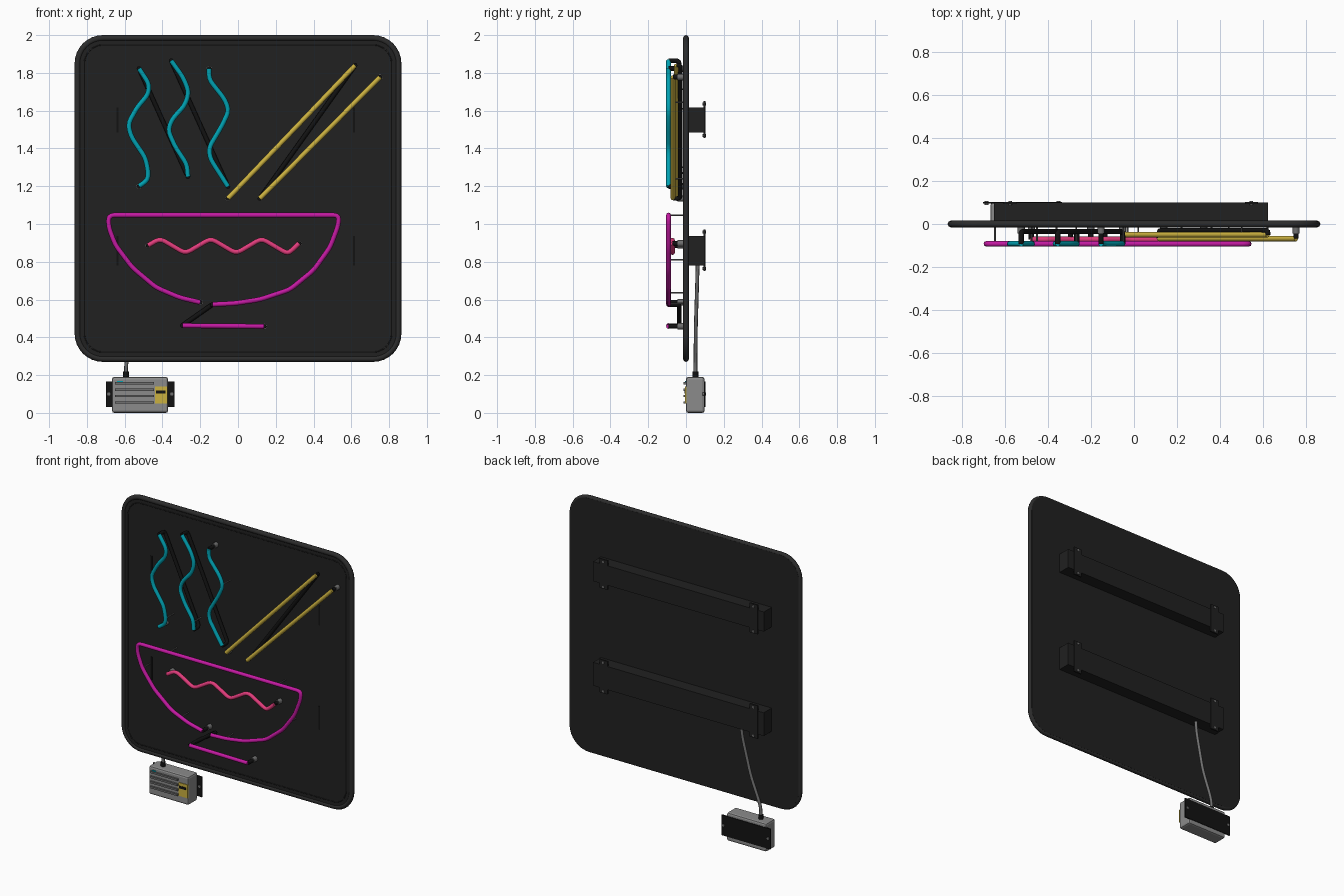
import bpy, bmesh, math
from mathutils import Vector

if "Cube" in bpy.data.objects:
    bpy.data.objects.remove(bpy.data.objects["Cube"])


def material(name, r, g, b):
    m = bpy.data.materials.new(name)
    m.use_nodes = True
    m.diffuse_color = (r, g, b, 1)
    m.node_tree.nodes["Principled BSDF"].inputs["Base Color"].default_value = (r, g, b, 1)
    return m


BOARD = material("charcoal board", .015, .015, .015)
RIM = material("dark grey rim", .025, .025, .025)
BLACK = material("black paint", .006, .006, .006)
TEAL = material("teal glass", 0, .36, .45)
MAGENTA = material("magenta glass", .55, .01, .36)
PINK = material("pink glass", .75, .045, .2)
YELLOW = material("yellow glass", .6, .44, .05)
GREY = material("grey casing", .26, .26, .26)
METAL = material("dull metal", .16, .16, .16)


def add(name, mesh, mat, smooth=False):
    mesh.materials.clear()
    mesh.materials.append(mat)
    for p in mesh.polygons:
        p.use_smooth = smooth
    ob = bpy.data.objects.new(name, mesh)
    bpy.context.collection.objects.link(ob)
    return ob


def from_bm(name, bm, mat, bevel=0):
    mesh = bpy.data.meshes.new(name)
    bmesh.ops.recalc_face_normals(bm, faces=bm.faces)
    bm.to_mesh(mesh)
    bm.free()
    ob = add(name, mesh, mat)
    if bevel:
        mod = ob.modifiers.new("Bevel", "BEVEL")
        mod.width, mod.segments = bevel, 2
    return ob


def box(name, x, y, z, mat, bevel=0):
    """Box from three (low, high) ranges."""
    bm = bmesh.new()
    bmesh.ops.create_cube(bm, size=1)
    for v in bm.verts:
        v.co = [(a + b) / 2 + c * (b - a) for (a, b), c in zip((x, y, z), v.co)]
    return from_bm(name, bm, mat, bevel)


def fillet(pts, r):
    """Round the inner corners of a path."""
    out = [pts[0]]
    for a, b, c in zip(pts, pts[1:], pts[2:]):
        u = b + (a - b).normalized() * min(r, (a - b).length * .45)
        w = b + (c - b).normalized() * min(r, (c - b).length * .45)
        out += [u * (1 - t)**2 + b * 2 * t * (1 - t) + w * t * t for t in (0, .33, .67, 1)]
    return out + [pts[-1]]


def tube(name, pts, mat, r=.013, round_by=.03, cyclic=False):
    pts = [Vector(p) for p in pts]
    if round_by:
        pts = fillet(pts, round_by)
    cu = bpy.data.curves.new(name, "CURVE")
    cu.dimensions = "3D"
    cu.bevel_depth, cu.bevel_resolution, cu.use_fill_caps = r, 2, True
    sp = cu.splines.new("POLY")
    sp.points.add(len(pts) - 1)
    for p, co in zip(sp.points, pts):
        p.co = (*co, 1)
    sp.use_cyclic_u = cyclic
    tmp = bpy.data.objects.new("tmp", cu)
    mesh = bpy.data.meshes.new_from_object(tmp)
    bpy.data.objects.remove(tmp)
    return add(name, mesh, mat, True)


def at(pts, y):
    return [(x, y, z) for x, z in pts]


def link(name, a, ya, b, yb, back=-.035):
    """Blacked-out tube running behind from one lit end to the next."""
    tube(name, [(a[0], ya, a[1]), (a[0], back, a[1]), (b[0], back, b[1]), (b[0], yb, b[1])],
         BLACK, .0125, .02)


def electrode(name, p, y):
    """Tube end bent back into a metal ferrule."""
    x, z = p
    tube(name + "_end", [(x, y, z), (x, -.03, z)], BLACK, .0125, 0)
    tube(name + "_ferrule", [(x, -.045, z), (x, -.01, z)], METAL, .017, 0)


def outline(inset, radius, steps=8):
    pts = []
    for k, (sx, sz) in enumerate(((1, 1), (-1, 1), (-1, -1), (1, -1))):
        cx, cz = sx * (.865 - radius), 1.135 + sz * (.865 - radius)
        for i in range(steps + 1):
            a = math.pi / 2 * (k + i / steps)
            pts.append((cx + (radius - inset) * math.cos(a), cz + (radius - inset) * math.sin(a)))
    return pts


# Board with rounded rim
bm = bmesh.new()
face = bm.faces.new([bm.verts.new(p) for p in at(outline(.014, .15), -.01)])
ext = bmesh.ops.extrude_face_region(bm, geom=[face])
for v in ext["geom"]:
    if isinstance(v, bmesh.types.BMVert):
        v.co.y = .016
from_bm("back_board", bm, BOARD)
tube("board_rim", at(outline(.016, .15), 0), RIM, .016, 0, True)
tube("inner_rim_bead", at(outline(.052, .15), -.008), BOARD, .004, 0, True)

# Mounting rails with screw tabs, and the slots in front of them
for i, (lo, hi) in enumerate(((1.484, 1.616), (.78, .937))):
    tag = ("upper", "lower")[i]
    box(tag + "_rail", (-.65, .623), (.01, .1), (lo, hi), BOARD)
    for x in (-.575, .545):
        box(tag + "_rail_tab", (x - .03, x + .03), (.092, .102), (lo - .03, hi + .035), BOARD)
        for z in (lo - .016, hi + .02):
            tube(tag + "_rail_screw", [(x, .088, z), (x, .106, z)], METAL, .008, 0)
    for x in (-.638, .614):
        box(tag + "_board_slot", (x - .006, x + .006), (-.013, -.009), (lo, hi), BLACK)

# Steam waves
F = -.092
steam = [
    [(-.524, 1.823), (-.47, 1.74), (-.476, 1.685), (-.535, 1.616), (-.582, 1.53),
     (-.566, 1.463), (-.49, 1.35), (-.474, 1.27), (-.481, 1.23), (-.524, 1.2)],
    [(-.354, 1.865), (-.29, 1.775), (-.26, 1.7), (-.28, 1.63), (-.35, 1.553),
     (-.37, 1.495), (-.333, 1.41), (-.27, 1.315), (-.265, 1.25)],
    [(-.153, 1.823), (-.153, 1.765), (-.07, 1.66), (-.048, 1.6), (-.085, 1.52),
     (-.153, 1.405), (-.148, 1.347), (-.053, 1.198)],
]
for pts in steam:
    tube("steam_wave", at(pts, F), TEAL)
electrode("steam_left", steam[0][-1], F)
electrode("steam_right", steam[2][0], F)
link("steam_link_left", steam[0][0], F, steam[1][-1], F)
link("steam_link_right", steam[1][0], F, steam[2][-1], F)

# Chopsticks
sticks = [((.62, 1.84), (-.053, 1.135), -.05), ((.752, 1.778), (.116, 1.135), -.068)]
for top, low, y in sticks:
    tube("chopstick", at((top, low), y), YELLOW, .013, 0)
electrode("long_chopstick", sticks[0][1], -.05)
electrode("short_chopstick", sticks[1][0], -.068)
link("chopstick_link", sticks[0][0], -.05, sticks[1][1], -.068, -.03)

# Bowl outline and foot
bowl = [(-.2, .585), (-.307, .61), (-.434, .664), (-.56, .77), (-.65, .89), (-.685, .985),
        (-.685, 1.047), (.535, 1.047), (.53, .99), (.487, .876), (.4, .755), (.275, .653),
        (.115, .6), (-.016, .58), (-.135, .574)]
tube("bowl_outline", at(bowl, F), MAGENTA)
foot = [(-.295, .462), (.138, .458)]
tube("bowl_foot", at(foot, F), MAGENTA, .013, 0)
electrode("bowl", bowl[0], F)
electrode("foot", foot[1], F)
link("bowl_foot_link", bowl[-1], F, foot[0], F)

# Noodle zigzag
noodle = [(-.476, .886)] + [(-.413 + .1345 * i, .844 if i % 2 else .923) for i in range(6)]
noodle += [(.285, .86), (.323, .897)]
tube("noodle_zigzag", at(noodle, -.072), PINK)
electrode("noodle_left", noodle[0], -.072)
electrode("noodle_right", noodle[-1], -.072)

# Thin stand-off supports
for x, z in ((-.645, .89), (-.45, 1.047), (.36, 1.047), (-.36, .635), (-.03, .58), (.44, .81),
             (-.474, 1.27), (-.268, 1.3), (-.05, 1.61)):
    tube("tube_support", [(x, -.01, z), (x, F, z)], METAL, .004, 0)
for x, z, y in ((.02, 1.211, -.05), (.5, 1.714, -.05), (.22, 1.24, -.068), (.62, 1.645, -.068)):
    tube("stick_support", [(x, -.01, z), (x, y, z)], METAL, .004, 0)

# Power supply
box("supply_case", (-.667, -.37), (0, .098), (0, .19), GREY, .012)
box("supply_back_plate", (-.7, -.335), (.094, .102), (.03, .167), BLACK)
for x in (-.684, -.351):
    tube("supply_flange_screw", [(x, .088, .1), (x, .106, .1)], METAL, .009, 0)
for i in range(4):
    z = .055 + .034 * i
    box("supply_fin", (-.65, -.445), (-.012, .002), (z - .006, z + .006), METAL)
box("supply_label", (-.44, -.372), (-.004, .003), (.05, .14), YELLOW)
box("label_bar", (-.435, -.385), (-.007, 0), (.103, .119), BLACK)
box("supply_lamp", (-.64, -.61), (-.004, .003), (.162, .17), TEAL)

# Power cable and grommet
tube("cable_grommet", [(-.593, .05, .18), (-.593, .05, .218)], BLACK, .016, 0)
tube("power_cable", [(-.593, .05, .2), (-.593, .05, .27), (-.52, .052, .46), (-.46, .06, .72),
                     (-.455, .062, .8)], METAL, .01, .05)
